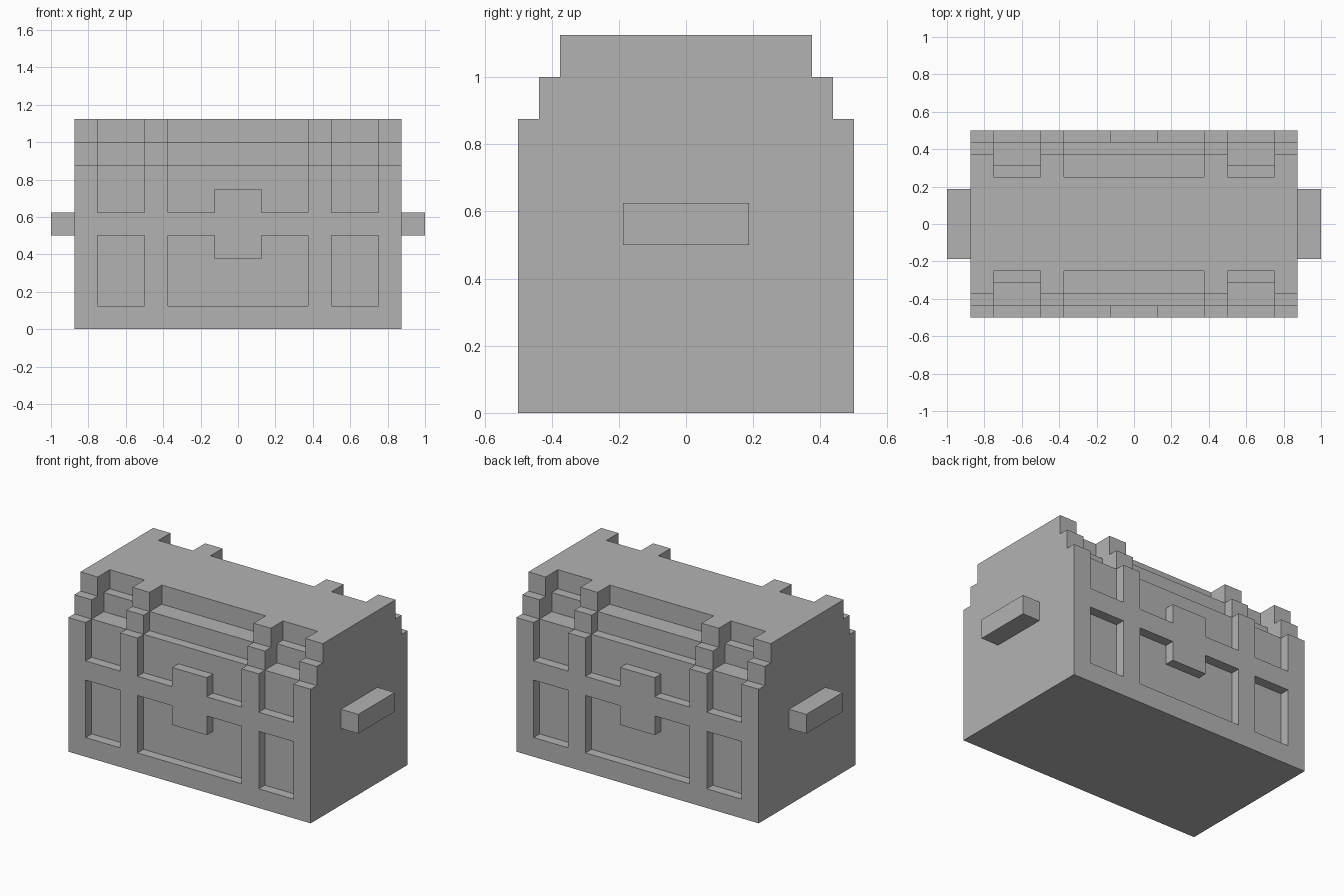
import bpy
import bmesh

if "Cube" in bpy.data.objects:
    bpy.data.objects.remove(bpy.data.objects["Cube"], do_unlink=True)

U = 1 / 16  # module of the design
TIER_TOPS = (14, 16, 18)

grey = bpy.data.materials.new("plain grey")
grey.use_nodes = True
colour = (0.45, 0.45, 0.45, 1)
grey.diffuse_color = colour
grey.node_tree.nodes["Principled BSDF"].inputs["Base Color"].default_value = colour


def extrude_x(name, outline, x0, x1):
    """Extrude a (y, z) outline from x0 to x1, all in modules."""
    bm = bmesh.new()
    face = bm.faces.new([bm.verts.new((x0 * U, y * U, z * U)) for y, z in outline])
    moved = bmesh.ops.extrude_face_region(bm, geom=[face])["geom"]
    verts = [v for v in moved if isinstance(v, bmesh.types.BMVert)]
    bmesh.ops.translate(bm, verts=verts, vec=((x1 - x0) * U, 0, 0))
    bmesh.ops.recalc_face_normals(bm, faces=bm.faces)
    mesh = bpy.data.meshes.new(name)
    bm.to_mesh(mesh)
    bm.free()
    mesh.materials.append(grey)
    obj = bpy.data.objects.new(name, mesh)
    bpy.context.collection.objects.link(obj)
    return obj


def box(name, x0, x1, y0, y1, z0, z1):
    return extrude_x(name, [(y0, z0), (y1, z0), (y1, z1), (y0, z1)], x0, x1)


def stepped(name, depths, x0, x1):
    """Slice of the chest whose half depth shrinks at each lid tier."""
    half, z = [], 0
    for depth, top in zip(depths, TIER_TOPS):
        half += [(depth, z), (depth, top)]
        z = top
    extrude_x(name, half + [(-y, z) for y, z in reversed(half)], x0, x1)


# Slices across the chest: raised stiles and recessed panels
stepped("centre_panel", (7, 6, 4), -6, 6)
for side, s in (("left", 1), ("right", -1)):
    for name, depths, a, b in (("inner_stile", (8, 7, 6), 6, 8),
                               ("side_panel", (7, 5, 4), 8, 12),
                               ("end_wall", (8, 7, 6), 12, 14)):
        stepped(f"{side}_{name}", depths, *sorted((s * a, s * b)))
    # Carrying handle
    box(f"{side}_handle", *sorted((s * 14, s * 16)), -3, 3, 8, 10)

# Rails and lock plates, on both long faces
for face, f in (("front", -1), ("back", 1)):
    y0, y1 = sorted((f * 7, f * 8))
    box(f"{face}_lock", -2, 2, y0, y1, 6, 12)
    box(f"{face}_centre_bottom_rail", -6, 6, y0, y1, 0, 2)
    for side, s in (("left", 1), ("right", -1)):
        outer = sorted((s * 8, s * 12))
        box(f"{face}_{side}_bottom_rail", *outer, y0, y1, 0, 2)
        box(f"{face}_{side}_middle_rail", *outer, y0, y1, 8, 10)
        box(f"{face}_{side}_lock_rail", *sorted((s * 2, s * 6)), y0, y1, 8, 10)
